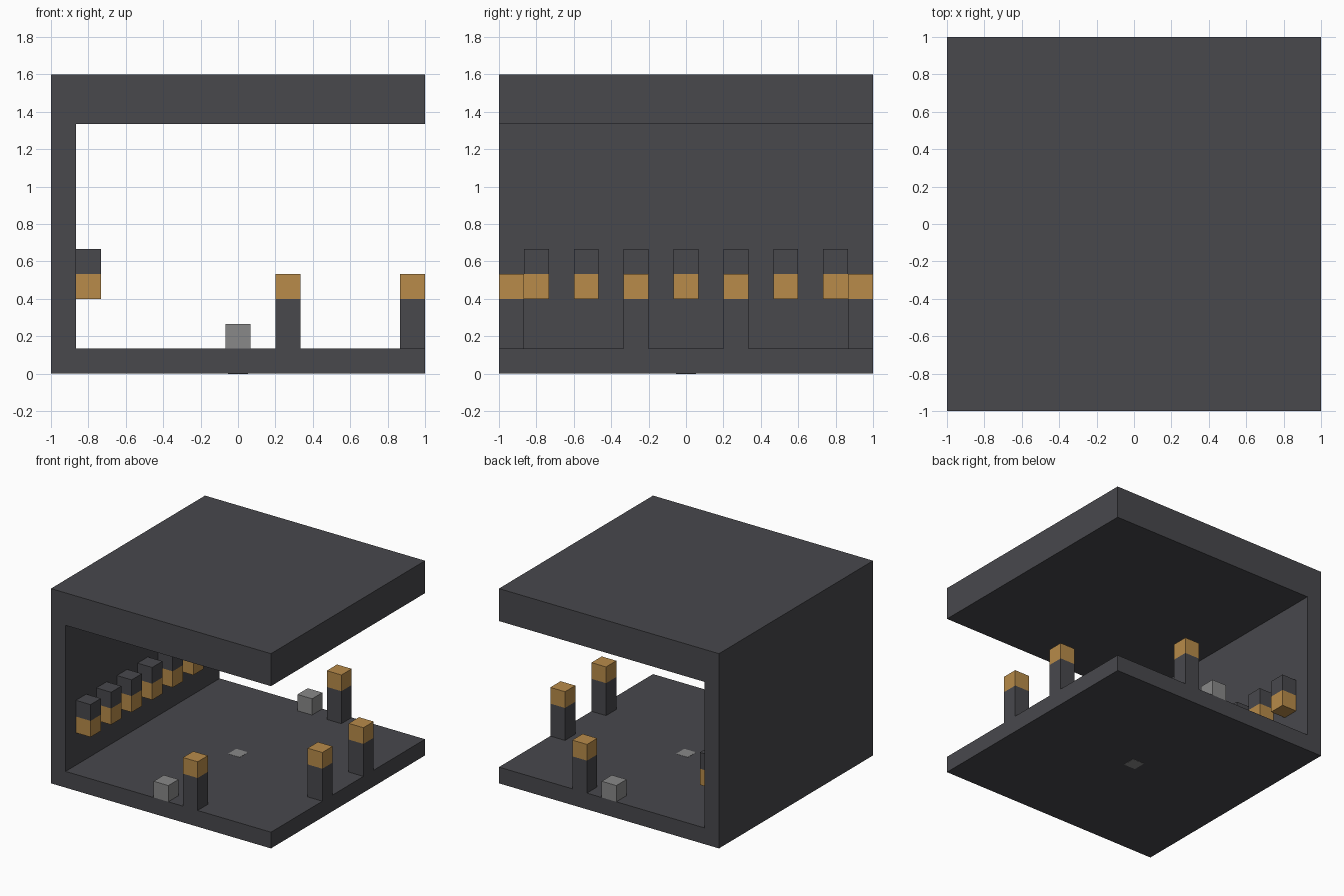
import bpy

# Remove the default cube
cube = bpy.data.objects.get("Cube")
if cube:
    bpy.data.objects.remove(cube, do_unlink=True)

U = 2 / 15  # one block


def make_material(name, rgb):
    m = bpy.data.materials.new(name)
    m.use_nodes = True
    m.diffuse_color = (*rgb, 1)
    m.node_tree.nodes["Principled BSDF"].inputs["Base Color"].default_value = (*rgb, 1)
    return m


charcoal = make_material("charcoal", (0.065, 0.065, 0.073))
amber = make_material("amber", (0.48, 0.26, 0.068))
grey = make_material("grey", (0.25, 0.25, 0.25))


def box(name, low, size, material):
    """Box from its low corner and size, both counted in blocks."""
    centre = [(l + s / 2) * U for l, s in zip(low, size)]
    bpy.ops.mesh.primitive_cube_add(size=1, location=centre)
    ob = bpy.context.object
    ob.name = name
    for v in ob.data.vertices:
        for i in range(3):
            v.co[i] *= size[i] * U
    ob.data.materials.append(material)
    return ob


# Shell: floor, side wall and thick roof
E = 7.5
box("floor", (-E, -E, 0), (15, 15, 1), charcoal)
box("side_wall", (-E, -E, 1), (1, 15, 9), charcoal)
box("roof", (-E, -E, 10), (15, 15, 2), charcoal)

# Lamp posts along the three open edges
for x, y in ((1.5, -E), (1.5, E - 1), (E - 1, -2.5), (E - 1, 1.5)):
    box("post", (x, y, 1), (1, 1, 2), charcoal)
    box("post_lamp", (x, y, 3), (1, 1, 1), amber)

# Row of lamps hanging from brackets on the wall
for i in range(7):
    y = -6.5 + 2 * i
    box("wall_bracket", (1 - E, y, 4), (1, 1, 1), charcoal)
    box("wall_lamp", (1 - E, y, 3), (1, 1, 1), amber)

# Grey blocks at the front and back edges, and one set into the floor
for y in (-E, E - 1):
    box("edge_block", (-0.5, y, 1), (1, 1, 1), grey)
box("floor_inlay", (-0.4, -0.4, -0.01), (0.8, 0.8, 1.02), grey)
